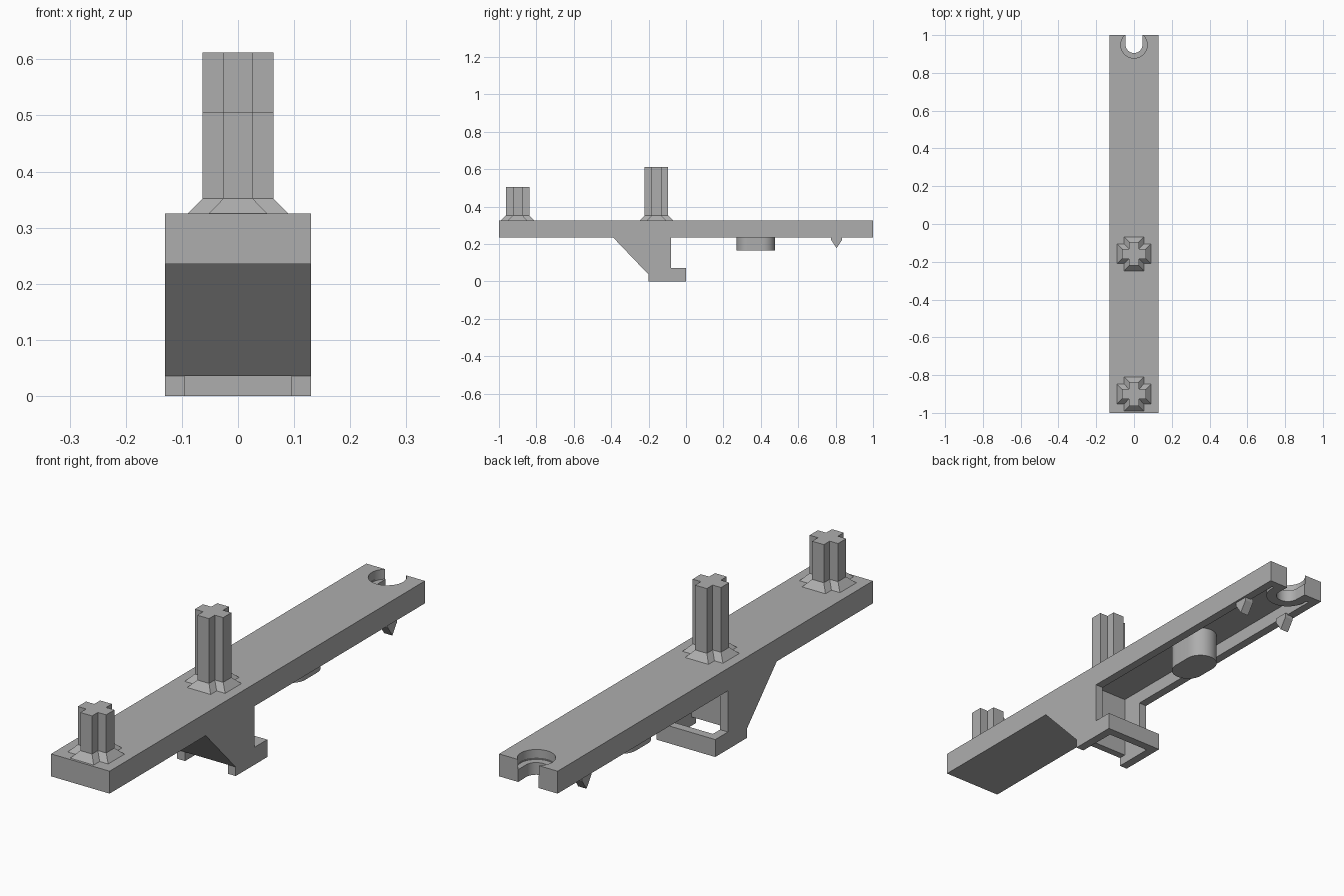
import bpy, bmesh, math

cube = bpy.data.objects.get("Cube")
if cube:
    bpy.data.objects.remove(cube, do_unlink=True)

grey = bpy.data.materials.new("matte grey")
grey.use_nodes = True
grey.diffuse_color = (0.42, 0.42, 0.42, 1)
grey.node_tree.nodes["Principled BSDF"].inputs["Base Color"].default_value = (0.42, 0.42, 0.42, 1)

HALF = 0.13      # half width of the bar
INNER = 0.095    # half width of the hollow
UNDER, DECK = 0.235, 0.325


def loft(name, rings):
    """Skin matching rings of 3D points and cap both ends."""
    bm = bmesh.new()
    loops = [[bm.verts.new(p) for p in ring] for ring in rings]
    for a, b in zip(loops, loops[1:]):
        for i in range(len(a)):
            j = (i + 1) % len(a)
            bm.faces.new((a[i], a[j], b[j], b[i]))
    bm.faces.new(loops[0])
    bm.faces.new(loops[-1])
    bmesh.ops.recalc_face_normals(bm, faces=bm.faces)
    mesh = bpy.data.meshes.new(name)
    bm.to_mesh(mesh)
    bm.free()
    mesh.materials.append(grey)
    ob = bpy.data.objects.new(name, mesh)
    bpy.context.collection.objects.link(ob)
    return ob


def side_prism(name, profile, x0, x1):
    return loft(name, [[(x, y, z) for y, z in profile] for x in (x0, x1)])


def upright(name, outline, z0, z1):
    return loft(name, [[(x, y, z) for x, y in outline] for z in (z0, z1)])


def arc(cy, r, start, end, n=24):
    steps = [math.radians(start + (end - start) * i / n) for i in range(n + 1)]
    return [(r * math.cos(a), cy + r * math.sin(a)) for a in steps]


def cut(target, cutters):
    for c in cutters:
        c.hide_render = True
        mod = target.modifiers.new("cut", 'BOOLEAN')
        mod.operation, mod.object, mod.solver = 'DIFFERENCE', c, 'EXACT'
    dg = bpy.context.evaluated_depsgraph_get()
    mesh = bpy.data.meshes.new_from_object(target.evaluated_get(dg))
    target.modifiers.clear()
    target.data = mesh


def smooth(ob):
    bpy.ops.object.select_all(action='DESELECT')
    ob.select_set(True)
    bpy.context.view_layer.objects.active = ob
    bpy.ops.object.shade_smooth_by_angle(angle=math.radians(30))


# Bar with the hooked bracket below it
bar = side_prism("bar_and_bracket", [
    (-1, DECK), (-1, UNDER), (-0.39, UNDER), (-0.2, 0.036), (-0.2, 0), (0, 0),
    (0, 0.07), (-0.08, 0.07), (-0.08, UNDER), (1, UNDER), (1, DECK)], -HALF, HALF)

# Collar inside the channel around the end notch
collar = upright("notch_collar",
                 [(x, min(y, 0.999)) for x, y in arc(0.95, 0.085, 0, 360, 40)[:-1]],
                 UNDER + 0.001, 0.288)

# Cutters: hollow underside, open slot and its wider recess
hollow = side_prism("hollow_cutter", [
    (-0.3, -0.05), (-0.035, -0.05), (-0.035, 0.15), (0.965, 0.15),
    (0.965, 0.29), (-0.17, 0.29), (-0.17, 0.036), (-0.3, 0.036)], -INNER, INNER)
slot = upright("slot_cutter", arc(0.95, 0.045, 180, 360) + [(0.045, 1.1), (-0.045, 1.1)], 0.1, 0.5)
recess = upright("recess_cutter", arc(0.948, 0.07, 0, 360, 40)[:-1], 0.285, 0.5)
cut(bar, [hollow, slot, recess])
cut(collar, [slot, recess])
for helper in (hollow, slot, recess):
    bpy.data.objects.remove(helper, do_unlink=True)
smooth(bar)
smooth(collar)


# Cross-shaped pegs with flared feet
def cross(cy, reach, arm):
    quarter = [(reach, -arm), (reach, arm), (arm, arm)]
    pts = []
    for _ in range(4):
        pts += quarter
        quarter = [(-y, x) for x, y in quarter]
    return [(x, y + cy) for x, y in pts]


for name, cy, top in (("front_peg", -0.9, 0.505), ("middle_peg", -0.158, 0.612)):
    foot, stem = cross(cy, 0.09, 0.052), cross(cy, 0.063, 0.026)
    levels = ((foot, DECK), (stem, 0.352), (stem, top))
    loft(name, [[(x, y, z) for x, y in ring] for ring, z in levels])

# Rounded boss hanging from the channel
boss = upright("oval_boss", arc(0.41, 0.065, 0, 180) + arc(0.335, 0.065, 180, 360), 0.165, 0.292)
smooth(boss)

# Pair of pointed clips near the notch
for side, name in ((1, "left_clip"), (-1, "right_clip")):
    side_prism(name, [(0.775, 0.24), (0.775, 0.222), (0.805, 0.178), (0.835, 0.222), (0.835, 0.24)],
               side * 0.085, side * 0.122)
